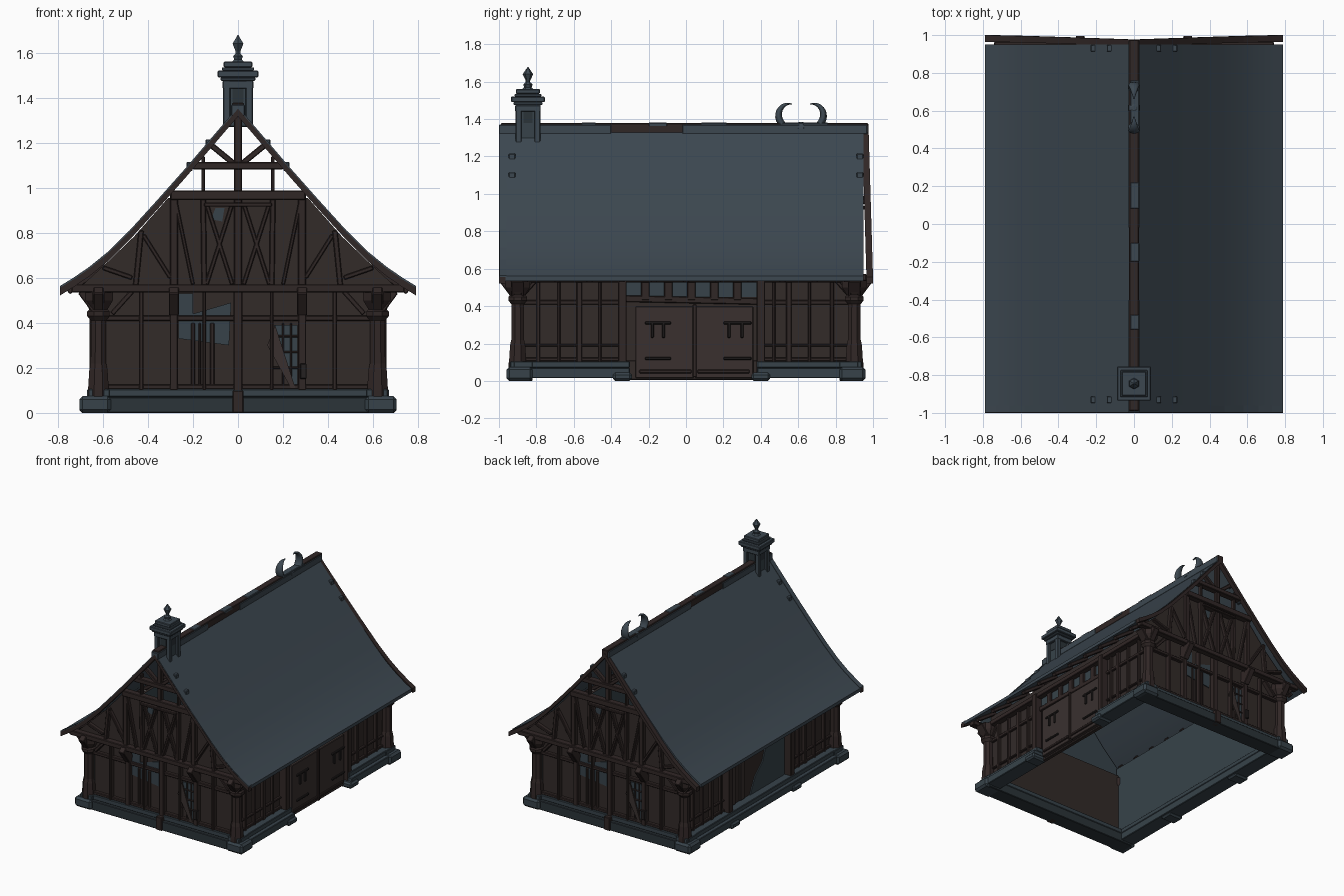
import bpy, bmesh, math
from mathutils import Vector

cube = bpy.data.objects.get("Cube")
if cube:
    bpy.data.objects.remove(cube, do_unlink=True)


def material(name, rgb):
    m = bpy.data.materials.new(name)
    m.use_nodes = True
    m.diffuse_color = (*rgb, 1)
    m.node_tree.nodes["Principled BSDF"].inputs["Base Color"].default_value = (*rgb, 1)
    return m


SLATE = material("roof slate", (0.046, 0.064, 0.081))
STONE = material("blue stone", (0.038, 0.055, 0.068))
DEEP = material("deep stone", (0.024, 0.033, 0.04))
TIMBER = material("dark timber", (0.03, 0.02, 0.019))
PLANK = material("wall planks", (0.032, 0.0235, 0.0215))
DOOR = material("door wood", (0.041, 0.03, 0.028))
SHADE = material("iron", (0.018, 0.015, 0.015))


def finish(name, bm, mats, turn=0, bevel=0, smooth=False):
    bmesh.ops.recalc_face_normals(bm, faces=bm.faces[:])
    me = bpy.data.meshes.new(name)
    bm.to_mesh(me)
    bm.free()
    ob = bpy.data.objects.new(name, me)
    bpy.context.collection.objects.link(ob)
    for m in mats:
        me.materials.append(m)
    ob.rotation_euler.z = math.radians(turn)
    if bevel:
        mod = ob.modifiers.new("soft edges", "BEVEL")
        mod.width = bevel
    if smooth:
        bpy.ops.object.select_all(action="DESELECT")
        ob.select_set(True)
        bpy.context.view_layer.objects.active = ob
        bpy.ops.object.shade_smooth_by_angle()


def loft(bm, rings):
    """Skin closed rings of points and cap both ends."""
    vs = [[bm.verts.new(p) for p in r] for r in rings]
    n = len(vs[0])
    for a, b in zip(vs, vs[1:]):
        for i in range(n):
            bm.faces.new((a[i], a[(i + 1) % n], b[(i + 1) % n], b[i]))
    bm.faces.new(vs[0])
    bm.faces.new(vs[-1][::-1])


def add_beam(bm, a, b, w, d):
    a, b = Vector(a), Vector(b)
    u = (b - a).normalized()
    out = Vector((1, 0, 0)) if abs(u.x) < .01 and abs(u.y) > .01 else Vector((0, 1, 0))
    v = (out - u * out.dot(u)).normalized()
    s = u.cross(v) * w / 2
    v = v * d / 2
    loft(bm, [[p + s + v, p - s + v, p - s - v, p + s - v] for p in (a, b)])


def beams(name, mat, items, turn=0, bevel=.004):
    bm = bmesh.new()
    for it in items:
        add_beam(bm, *it)
    finish(name, bm, [mat], turn, bevel)


def boxes(name, mat, items, turn=0, bevel=.004):
    """Items are (x0, x1, y0, y1, z0, z1)."""
    beams(name, mat, [(((x0 + x1) / 2, (y0 + y1) / 2, z0), ((x0 + x1) / 2, (y0 + y1) / 2, z1),
                       x1 - x0, y1 - y0) for x0, x1, y0, y1, z0, z1 in items], turn, bevel)


def prism(name, mats, pts, y0, y1, turn=0, smooth=False, lean=0):
    """Extrude an (x, z) outline along y; a second material lines the inner face."""
    bm = bmesh.new()
    loft(bm, [[(x, y - lean * (z - .55), z) for x, z in pts] for y in (y0, y1)])
    bmesh.ops.recalc_face_normals(bm, faces=bm.faces[:])
    bm.normal_update()
    if len(mats) > 1:
        for f in bm.faces:
            f.material_index = int(f.normal.y > .9)
    finish(name, bm, mats, turn, 0, smooth)


def lathe(name, mat, profile, x, y, sides=8):
    bm = bmesh.new()
    loft(bm, [[(x + r * math.cos((i + .5) * math.tau / sides), y + r * math.sin((i + .5) * math.tau / sides), z)
               for i in range(sides)] for r, z in profile])
    finish(name, bm, [mat])


def both(items):
    """Mirror in-plane timbers (x0, z0, x1, z1, w) across the centre."""
    return [(s * x0, z0, s * x1, z1, w) for x0, z0, x1, z1, w in items for s in (1, -1)]


def frame(name, items, dist, depth, turn, mat=TIMBER):
    beams(name, mat, [((x0, -dist, z0), (x1, -dist, z1), w, depth) for x0, z0, x1, z1, w in items], turn)


# Roof: flared profile, extruded along the ridge
slope = [(0, 1.355), (.12, 1.215), (.24, 1.075), (.36, .94), (.48, .808), (.58, .71), (.66, .645), (.73, .597),
         (.79, .56)]


def roof_band(up, down):
    line = [(-x, z) for x, z in slope[:0:-1]] + slope
    return [(x, z + up) for x, z in line] + [(x, z - down) for x, z in line[::-1]]


prism("roof", [SLATE], roof_band(0, .025), -.965, .95, smooth=True)
prism("front_bargeboard", [TIMBER], roof_band(-.004, .038), -1, -.965)
prism("back_bargeboard", [TIMBER], roof_band(-.004, .038), .965, 1, lean=.03)
prism("front_verge_slates", [SLATE], roof_band(.004, .004), -.998, -.96)
boxes("ridge_beam", TIMBER, [(-.026, .026, -.99, .975, 1.325, 1.378)])
boxes("ridge_side_slates", SLATE, [(-.03, .03, a, b, 1.32, 1.37) for a, b in ((-1, -.4), (-.02, .97))])
boxes("ridge_top_slates", SLATE, [(-.02, .028, y, y + l, 1.36, 1.381)
                                  for y, l in ((-.56, .08), (-.2, .1), (.08, .14), (.5, .26))])
boxes("roof_pegs", SLATE, [(s * x - .014, s * x + .014, e * .93 - .018, e * .93 + .018, z - .03, z + .01)
                           for s in (1, -1) for e in (1, -1) for x, z in ((.13, 1.205), (.215, 1.105))])

# Stone plinth: ring beams, upper course, corner blocks
for s, side in ((1, "left"), (-1, "right")):
    spans = [(-.94, -.3), (.38, .94)] if s == 1 else [(-.94, .94)]
    boxes(side + "_plinth", STONE, [sorted((s * .57, s * x)) + [a, b, z0, z1]
                                    for a, b in spans for x, z0, z1 in ((.69, .015, .07), (.665, .07, .105))])
for name, mat, y, z0, z1 in (("end_plinths", DEEP, .94, 0, .07), ("end_plinth_caps", STONE, .92, .07, .105)):
    boxes(name, mat, [[-.67, .67] + sorted((s * .82, s * y)) + [z0, z1] for s in (1, -1)])
boxes("corner_blocks", STONE, [(s * .635 - .07, s * .635 + .07, e * .89 - .07, e * .89 + .07, 0, .075)
                               for s in (1, -1) for e in (1, -1)], bevel=.015)

# Corner posts with carved capitals and jetty brackets
for s in (1, -1):
    for e in (1, -1):
        lathe(("left" if s == 1 else "right") + ("_back" if e == 1 else "_front") + "_corner_post", TIMBER,
              [(.05, .07), (.05, .1), (.044, .19), (.037, .22), (.036, .41), (.054, .43), (.054, .45),
               (.044, .46), (.07, .5), (.07, .55)], s * .62, e * .9)
beams("jetty_brackets", TIMBER, [((s * x, e * .9, .45), (s * x, e * .975, .55), .06, .045)
                                 for s in (1, -1) for e in (1, -1) for x in (.62, .285)])
beams("corner_eave_brackets", TIMBER, [((s * .62, e * .9, .45), (s * .69, e * .9, .545), .05, .07)
                                       for s in (1, -1) for e in (1, -1)])

# Gable ends: the same timber frame, turned for the back
for end, turn in (("front", 0), ("back", 180)):
    prism(end + "_lower_wall", [PLANK], [(-.6, .1), (.6, .1), (.6, .57), (-.6, .57)], -.885, -.865, turn)
    half = [(.7, .56), (.58, .67), (.46, .785), (.31, .955)]
    prism(end + "_gable_wall", [PLANK, STONE], half + [(-x, z) for x, z in half[::-1]], -.92, -.9, turn)
    frame(end + "_gable_posts", both([
        (.285, .55, .285, .98, .035), (.15, .56, .155, .97, .024), (.455, .56, .43, .81, .024),
        (.025, .57, .14, .93, .018), (.14, .57, .025, .93, .018), (.3, .6, .42, .79, .018),
        (.47, .6, .6, .645, .02), (.155, .98, .155, 1.14, .016), (.01, 1.1, .12, 1.19, .026),
        (.2, .57, .275, .93, .016)]) + [(0, .55, 0, 1.34, .034)], .93, .035, turn)
    frame(end + "_gable_beams", [(-.74, .553, .74, .553, .036), (-.3, .967, .3, .967, .042),
                                 (-.2, 1.098, .2, 1.098, .034), (-.15, .925, .15, .925, .018)],
          .94, .05, turn)
    frame(end + "_wall_posts", both([
        (.285, .1, .285, .55, .036), (.43, .1, .43, .55, .02), (.15, .1, .15, .55, .016),
        (.56, .44, .47, .54, .022)]) + [(0, .01, 0, .56, .04)], .9, .04, turn)
    frame(end + "_wall_rails", [(-.6, .42, .6, .42, .024), (-.6, .115, .6, .115, .022)], .895, .03, turn)
    boxes(end + "_centre_foot", TIMBER, [(-.025, .025, -.95, -.89, 0, .1)], turn)
    # Painted plaster panels and barred window
    prism(end + "_plaster_panel", [STONE], [(-.265, .33), (-.04, .3), (-.03, .49), (-.2, .44), (-.2, .53),
                                            (-.265, .53)], -.892, -.885, turn)
    prism(end + "_gable_patch", [STONE], [(-.12, .86), (-.07, .85), (-.06, .91), (-.1, .91)], -.926, -.92, turn)
    prism(end + "_window_glass", [STONE], [(.16, .39), (.265, .39), (.265, .12), (.245, .12)],
          -.892, -.885, turn)
    frame(end + "_window_bars", [(.2, .12, .2, .4, .01), (.235, .12, .235, .4, .01), (.15, .2, .275, .2, .01),
                                 (.15, .27, .275, .27, .01), (.15, .34, .275, .34, .01),
                                 (-.2, .12, -.2, .4, .018), (-.17, .12, -.17, .4, .012),
                                 (-.115, .12, -.115, .4, .02)], .896, .012, turn)
    prism(end + "_leaning_board", [DOOR], [(.13, .3), (.165, .39), (.255, .11), (.235, .11)], -.91, -.9, turn)
    boxes(end + "_lamp", SHADE, [(.275, .305, -.935, -.9, .15, .22)], turn)

# Long sides: wall, frame, rafter ends, centre posts
for side, turn in (("left", 90), ("right", -90)):
    prism(side + "_wall", [PLANK, STONE], [(-.89, .1), (.89, .1), (.89, .635), (-.89, .635)],
          -.6, -.58, turn)
    frame(side + "_wall_posts", [(h, .1, h, .55, w) for h, w in (
        (-.79, .02), (-.68, .016), (-.57, .03), (-.46, .016), (.47, .016), (.55, .03), (.66, .016), (.78, .02))],
        .607, .03, turn)
    frame(side + "_wall_rails", [(a, z, b, z, w) for a, b in ((-.88, -.34), (.4, .88))
                                 for z, w in ((.42, .024), (.19, .014), (.115, .02))]
          + [(-.88, .45, -.8, .54, .02), (.88, .45, .8, .54, .02)], .605, .025, turn)
    frame(side + "_wall_plate", [(-.93, .545, .93, .545, .036)], .625, .05, turn)
    mid = (-.34, .4) if turn == 90 else (-.4, .34)
    frame(side + "_centre_posts", [(h, .03, h, .56, .045) for h in mid], .63, .06, turn)
    boxes(side + "_centre_feet", STONE, [(h - .05, h + .05, -.705, -.58, 0, .045) for h in mid], turn, .012)
    beams(side + "_rafter_ends", TIMBER, [((h, -.59, .655), (h, -.755, .537), .026, .035)
                                          for h in [-.86 + i * .172 for i in range(11)]], turn)
    # Small clerestory lights above the doorway
    boxes(side + "_clerestory_glass", STONE, [(mid[0] + .02, mid[1] - .02, -.608, -.6, .45, .53)], turn, 0)
    frame(side + "_clerestory_frame", [(mid[0], .44, mid[1], .425, .035)]
          + [(mid[0] + i * .123, .43, mid[0] + i * .123, .54, .045) for i in range(1, 6)], .612, .025, turn)

# Double door on the left side
boxes("double_door", DOOR, [(-.27, .043, -.64, -.61, .015, .4), (.05, .36, -.64, -.61, .015, .4)], 90)
boxes("door_backing", PLANK, [(-.33, .39, -.61, -.58, .005, .11)], 90)
frame("door_rails", [(-.25, .05, .03, .05, .02), (.06, .05, .34, .05, .02), (.046, .02, .046, .41, .022)],
      .644, .015, 90)
frame("door_hinges", [(a, z, b, z, .016) for z in (.12, .31) for a, b in ((-.22, -.08), (.2, .35))]
      + [(h, .23, h, .31, .016) for h in (-.18, -.12, .23, .3)], .648, .014, 90, SHADE)

# Worn doorway on the right side
prism("right_doorway", [STONE], [(-.1, .1), (.31, .1), (.31, .43), (.1, .43), (.05, .3), (-.04, .22)],
      -.608, -.6, -90)
frame("right_doorway_boards", [(-.3, .11, -.3, .43, .04), (-.2, .11, -.2, .43, .05)], .608, .016, -90, DOOR)

# Ridge turret with cornice and finial
ty = -.845
boxes("turret_core", STONE, [(-.048, .048, ty - .048, ty + .048, 1.27, 1.5)])
boxes("turret_posts", SLATE, [(s * .05 - .016, s * .05 + .016, ty + e * .05 - .016, ty + e * .05 + .016, 1.27, 1.48)
                              for s in (1, -1) for e in (1, -1)])
boxes("turret_cornice", SLATE, [(-r, r, ty - r, ty + r, a, b) for r, a, b in (
    (.068, 1.44, 1.475), (.078, 1.475, 1.49), (.09, 1.49, 1.52), (.072, 1.52, 1.535), (.064, 1.535, 1.56))])
boxes("turret_niches", DEEP, [(-.025, .025, ty - .051, ty + .051, 1.38, 1.44),
                              (-.051, .051, ty - .025, ty + .025, 1.38, 1.44)], bevel=0)
lathe("turret_finial", SLATE, [(.035, 1.555), (.02, 1.57), (.025, 1.585), (.012, 1.597), (.012, 1.605),
                               (.028, 1.64), (.002, 1.678)], 0, ty, 6)

# Crescent horns on the ridge
for s, name in ((-1, "front_horn"), (1, "back_horn")):
    cu = bpy.data.curves.new(name, "CURVE")
    cu.dimensions = "3D"
    cu.bevel_depth = .019
    cu.bevel_resolution = 2
    cu.use_fill_caps = True
    sp = cu.splines.new("POLY")
    n = 18
    sp.points.add(n - 1)
    for i, p in enumerate(sp.points):
        t = i / (n - 1)
        a = math.radians(75 + 240 * t)
        p.co = (0, .615 + s * (.062 - .058 * math.cos(a)), 1.42 + .062 * math.sin(a), 1)
        p.radius = .1 + .9 * math.sin(math.pi * t ** 1.1)
    cu.materials.append(SLATE)
    ob = bpy.data.objects.new(name, cu)
    ob.scale.x = 1.7
    bpy.context.collection.objects.link(ob)
lathe("horn_mount", SLATE, [(.035, 1.35), (.03, 1.375), (.012, 1.385)], 0, .615)
